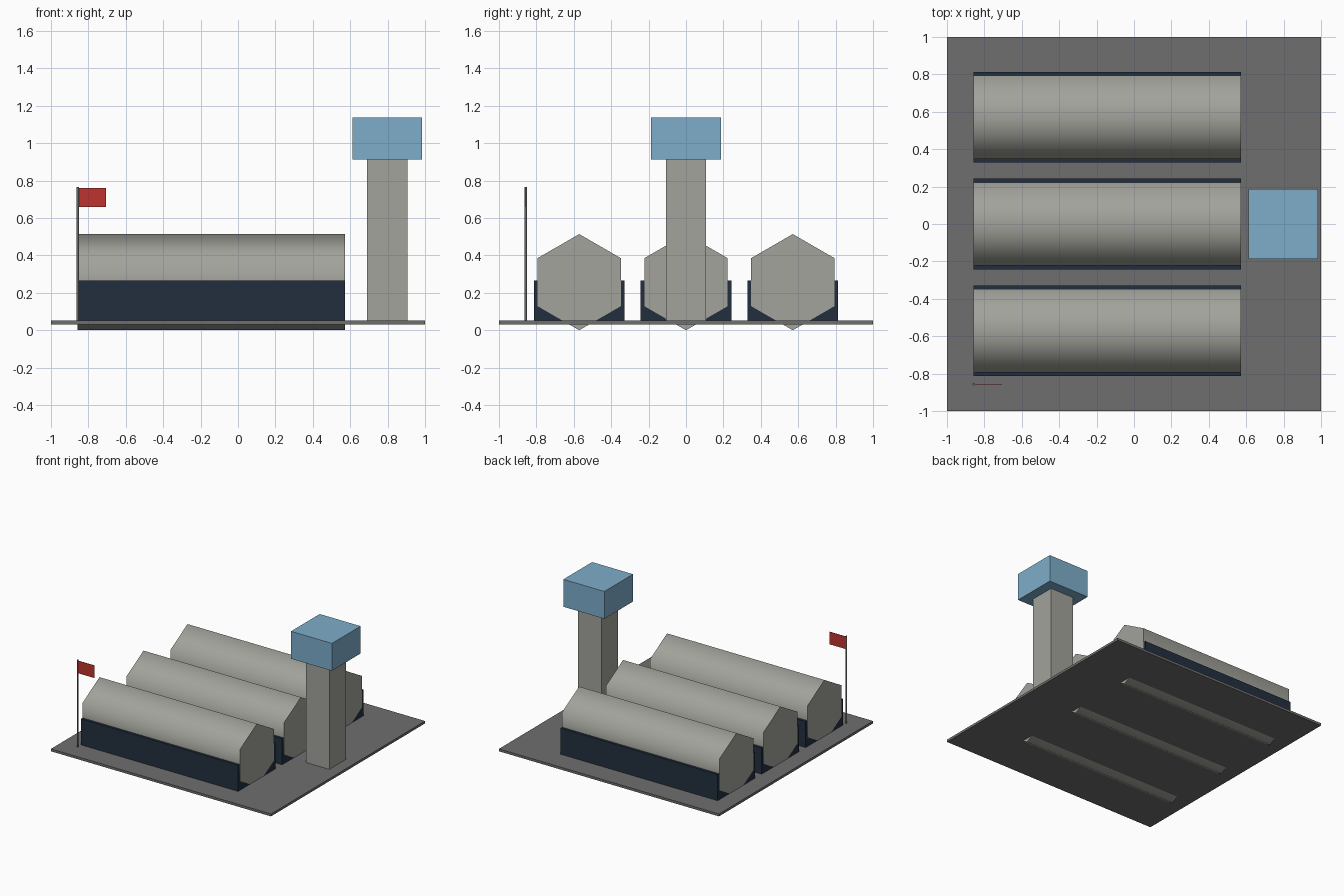
import bpy
import bmesh
from math import cos, sin, radians, pi
from mathutils import Vector

cube = bpy.data.objects.get("Cube")
if cube:
    bpy.data.objects.remove(cube, do_unlink=True)


def material(name, rgb):
    """Flat material from 8-bit display colour, stored linear."""
    linear = [((c / 255 + 0.055) / 1.055) ** 2.4 for c in rgb]
    mat = bpy.data.materials.new(name)
    mat.use_nodes = True
    mat.diffuse_color = (*linear, 1)
    mat.node_tree.nodes["Principled BSDF"].inputs["Base Color"].default_value = (*linear, 1)
    return mat


concrete = material("concrete grey", (163, 163, 156))
tarmac = material("tarmac grey", (110, 110, 110))
navy = material("navy wall", (34, 47, 63))
glass = material("cabin blue", (126, 174, 203))
red = material("flag red", (191, 52, 46))
steel = material("pole grey", (105, 105, 105))


def link(name, bm, mat):
    bmesh.ops.recalc_face_normals(bm, faces=bm.faces)
    mesh = bpy.data.meshes.new(name)
    bm.to_mesh(mesh)
    bm.free()
    mesh.materials.append(mat)
    obj = bpy.data.objects.new(name, mesh)
    bpy.context.collection.objects.link(obj)
    return obj


def box(name, low, high, mat):
    low, high = Vector(low), Vector(high)
    bm = bmesh.new()
    bmesh.ops.create_cube(bm, size=1)
    bmesh.ops.scale(bm, vec=high - low, verts=bm.verts)
    bmesh.ops.translate(bm, vec=(low + high) / 2, verts=bm.verts)
    return link(name, bm, mat)


def prism(name, centre, radius, sides, axis, length, mat):
    """Regular prism extruded along x or z, with smooth sides and sharp caps."""
    bm = bmesh.new()
    ring = []
    for i in range(sides):
        a = 2 * pi * i / sides
        u, v = radius * sin(a), radius * cos(a)
        offset = (0, u, v) if axis == "x" else (u, v, 0)
        ring.append(bm.verts.new(Vector(centre) + Vector(offset)))
    cap = bm.faces.new(ring)
    out = bmesh.ops.extrude_face_region(bm, geom=[cap], use_keep_orig=True)
    moved = [g for g in out["geom"] if isinstance(g, bmesh.types.BMVert)]
    step = (length, 0, 0) if axis == "x" else (0, 0, length)
    bmesh.ops.translate(bm, vec=step, verts=moved)
    obj = link(name, bm, mat)
    bpy.ops.object.select_all(action="DESELECT")
    obj.select_set(True)
    bpy.context.view_layer.objects.active = obj
    bpy.ops.object.shade_smooth_by_angle(angle=radians(70))
    return obj


# Ground slab
box("ground_slab", (-1, -1, 0.031), (1, 1, 0.051), tarmac)

# Three hangars: hexagonal shell with low side walls
back, front, radius = -0.858, 0.571, 0.257
for label, y in (("front", -0.571), ("middle", 0), ("rear", 0.571)):
    prism(label + "_hangar_shell", (back - 0.001, y, radius), radius, 6, "x",
          front - back + 0.002, concrete)
    box(label + "_hangar_walls", (back, y - 0.243, 0.045), (front, y + 0.243, 0.265), navy)

# Control tower
tower_x = 0.798
for name, half, low, high, mat in (("tower_shaft", 0.107, 0.045, 0.912, concrete),
                                   ("tower_cabin", 0.186, 0.912, 1.137, glass)):
    box(name, (tower_x - half, -half, low), (tower_x + half, half, high), mat)

# Flag and pole
pole = -0.857
prism("flag_pole", (pole, pole, 0.045), 0.007, 8, "z", 0.72, steel)
box("flag", (pole, pole - 0.002, 0.658), (-0.705, pole + 0.002, 0.76), red)
